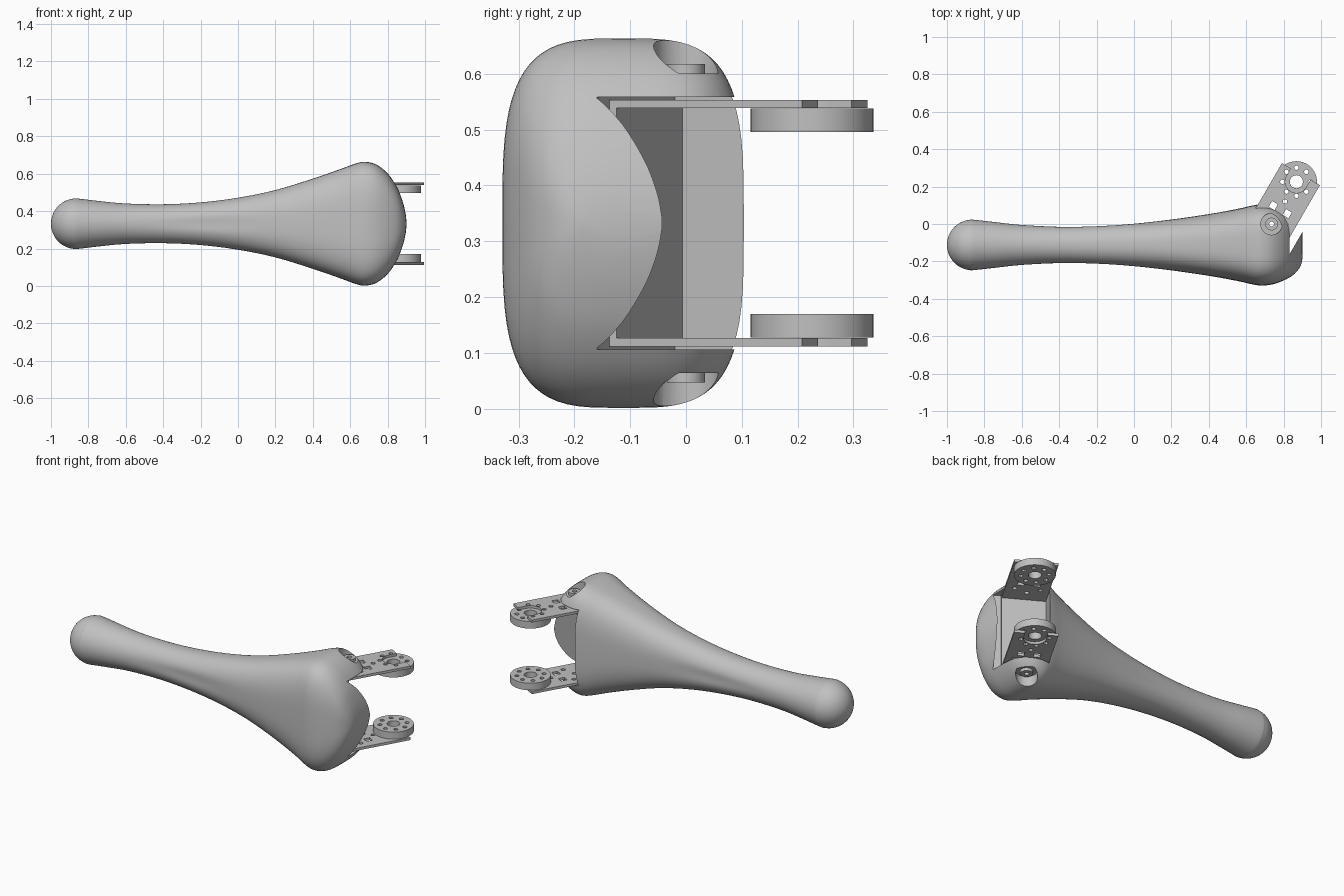
import bpy, bmesh, math
from mathutils import Vector

cube = bpy.data.objects.get("Cube")
if cube:
    bpy.data.objects.remove(cube, do_unlink=True)

MID_Z = 0.3325          # height of the symmetry plane
MID_Y = -0.112
CORNER = Vector((0.59, -0.02))
U = Vector((0.5, 0.866))      # direction the bracket points
V = Vector((0.866, -0.5))     # direction across the bracket

grey = bpy.data.materials.new("plain_grey")
grey.use_nodes = True
grey.diffuse_color = (0.53, 0.53, 0.53, 1)
grey.node_tree.nodes["Principled BSDF"].inputs["Base Color"].default_value = (0.53, 0.53, 0.53, 1)


def uv(u, v):
    return CORNER + U * u + V * v


def rect(u0, u1, v0, v1):
    return [uv(u0, v0), uv(u0, v1), uv(u1, v1), uv(u1, v0)]


def circle(center, r, n=32):
    return [center + Vector((math.cos(math.tau * i / n), math.sin(math.tau * i / n))) * r
            for i in range(n)]


def finish(name, bm):
    bmesh.ops.recalc_face_normals(bm, faces=bm.faces)
    mesh = bpy.data.meshes.new(name)
    bm.to_mesh(mesh)
    bm.free()
    mesh.materials.append(grey)
    obj = bpy.data.objects.new(name, mesh)
    bpy.context.collection.objects.link(obj)
    return obj


def prisms(name, shapes):
    """Upright prisms from (outline, bottom, top) triples."""
    bm = bmesh.new()
    for outline, z0, z1 in shapes:
        low = [bm.verts.new((p.x, p.y, z0)) for p in outline]
        high = [bm.verts.new((p.x, p.y, z1)) for p in outline]
        bm.faces.new(low)
        bm.faces.new(high)
        for i in range(len(low)):
            j = (i + 1) % len(low)
            bm.faces.new((low[i], low[j], high[j], high[i]))
    return finish(name, bm)


def activate(obj):
    bpy.ops.object.select_all(action="DESELECT")
    obj.select_set(True)
    bpy.context.view_layer.objects.active = obj


def cut(obj, shapes):
    cutter = prisms("cutter", shapes)
    cutter.hide_render = True
    mod = obj.modifiers.new("cut", "BOOLEAN")
    mod.operation = "DIFFERENCE"
    mod.solver = "EXACT"
    mod.object = cutter
    activate(obj)
    bpy.ops.object.modifier_apply(modifier=mod.name)
    bpy.data.objects.remove(cutter, do_unlink=True)


def smooth(obj, degrees=35):
    activate(obj)
    bpy.ops.object.shade_smooth_by_angle(angle=math.radians(degrees))


def span(side, a, b):
    """Height range measured outward from the symmetry plane."""
    return sorted((MID_Z + side * a, MID_Z + side * b))


# Handle and flared head: x, half depth, half height, squareness
stations = [(-0.865 - 0.135 * math.cos(t), 0.135 * math.sin(t), 0.135 * math.sin(t), 2)
            for t in (math.radians(d) for d in range(3, 94, 9))]
stations += [
    (-0.75, 0.123, 0.122, 2), (-0.6, 0.107, 0.108, 2), (-0.4, 0.099, 0.104, 2.1),
    (-0.2, 0.105, 0.114, 2.2), (0.0, 0.118, 0.139, 2.3), (0.2, 0.137, 0.180, 2.5),
    (0.4, 0.165, 0.241, 2.8), (0.55, 0.192, 0.293, 3.1), (0.63, 0.210, 0.322, 3.4),
    (0.68, 0.217, 0.331, 3.5), (0.74, 0.211, 0.316, 3.5), (0.80, 0.190, 0.269, 3.4),
    (0.85, 0.162, 0.196, 3.2), (0.88, 0.130, 0.120, 3), (0.895, 0.100, 0.060, 2.8),
    (0.9, 0.075, 0.020, 2.5)]


def catmull(p0, p1, p2, p3, t):
    return [0.5 * (2 * b + (c - a) * t + (2 * a - 5 * b + 4 * c - d) * t * t
                   + (3 * b - a - 3 * c + d) * t ** 3)
            for a, b, c, d in zip(p0, p1, p2, p3)]


sections = []
last = len(stations) - 1
for i in range(last):
    quad = [stations[min(max(i + k, 0), last)] for k in (-1, 0, 1, 2)]
    sections += [catmull(*quad, s / 4) for s in range(4)]
sections.append(stations[-1])

bm = bmesh.new()
rings = []
AROUND = 72
for x, hy, hz, n in sections:
    ring = []
    waist = 0.06 * math.exp(-((x + 0.15) / 0.25) ** 2)
    for k in range(AROUND):
        a = math.tau * k / AROUND
        c, s = math.cos(a), math.sin(a)
        # shallow groove along the waist, front and back
        y = hy * math.copysign(abs(c) ** (2 / n), c) * (1 - waist * math.exp(-(s / 0.25) ** 2))
        z = hz * math.copysign(abs(s) ** (2 / n), s)
        ring.append(bm.verts.new((x, MID_Y + y, MID_Z + z)))
    rings.append(ring)
for a, b in zip(rings, rings[1:]):
    for k in range(AROUND):
        j = (k + 1) % AROUND
        bm.faces.new((a[k], a[j], b[j], b[k]))
bm.faces.new(rings[0])
bm.faces.new(rings[-1])
body = finish("handle_body", bm)

# Slot for the bracket, screw pockets and pin holes in both cheeks
pin = uv(0.09, 0.116)
cut(body, [(rect(0, 0.6, 0, 0.28), *span(1, -0.226, 0.226))])
cut(body, [(circle(pin, 0.058), *span(s, 0.268, 0.5)) for s in (1, -1)])
cut(body, [(circle(pin, 0.013, 16), *span(s, 0.2, 0.5)) for s in (1, -1)])
smooth(body)

# Bracket base plate on the slot floor
base = prisms("bracket_base", [(rect(0.001, 0.016, 0.001, 0.236), *span(1, -0.22, 0.22))])

hub = uv(0.352, 0.118)
bolt_holes = [circle(p, 0.012, 12) for p in circle(hub, 0.075, 8)]
for side, label in ((1, "upper"), (-1, "lower")):
    # Bracket arm with a notched end and mounting holes
    arm = prisms(label + "_arm", [(rect(0.001, 0.399, 0.001, 0.236), *span(side, 0.206, 0.221))])
    through = span(side, 0.1, 0.3)
    notch = [uv(0.45, 0.058), uv(0.45, 0.178)] + [
        uv(0.352 - 0.06 * math.sin(math.pi * i / 16), 0.118 + 0.06 * math.cos(math.pi * i / 16))
        for i in range(17)]
    openings = [notch, circle(pin, 0.013, 16), circle(uv(0.23, 0.118), 0.012, 12)]
    openings += [rect(0.162, 0.198, v - 0.018, v + 0.018) for v in (0.075, 0.161)]
    openings += [circle(uv(0.125, v), 0.012, 12) for v in (0.05, 0.186)]
    openings += [h for h in bolt_holes
                 if max((p - CORNER).dot(U) for p in h) < 0.39
                 and min((p - hub).length for p in h) > 0.061]
    cut(arm, [(shape, *through) for shape in openings])
    smooth(arm, 30)

    # Round horn on the inner face of the arm
    horn = prisms(label + "_horn", [(circle(hub, 0.11, 48), *span(side, 0.163, 0.205))])
    cut(horn, [(shape, *through) for shape in bolt_holes + [circle(hub, 0.035)]])
    smooth(horn, 30)

    # Screw head seated in the cheek pocket
    screw = prisms(label + "_screw", [(circle(pin, 0.034), *span(side, 0.25, 0.285))])
    cut(screw, [(circle(pin, 0.013, 16), *span(side, 0.2, 0.4))])
    smooth(screw, 30)
